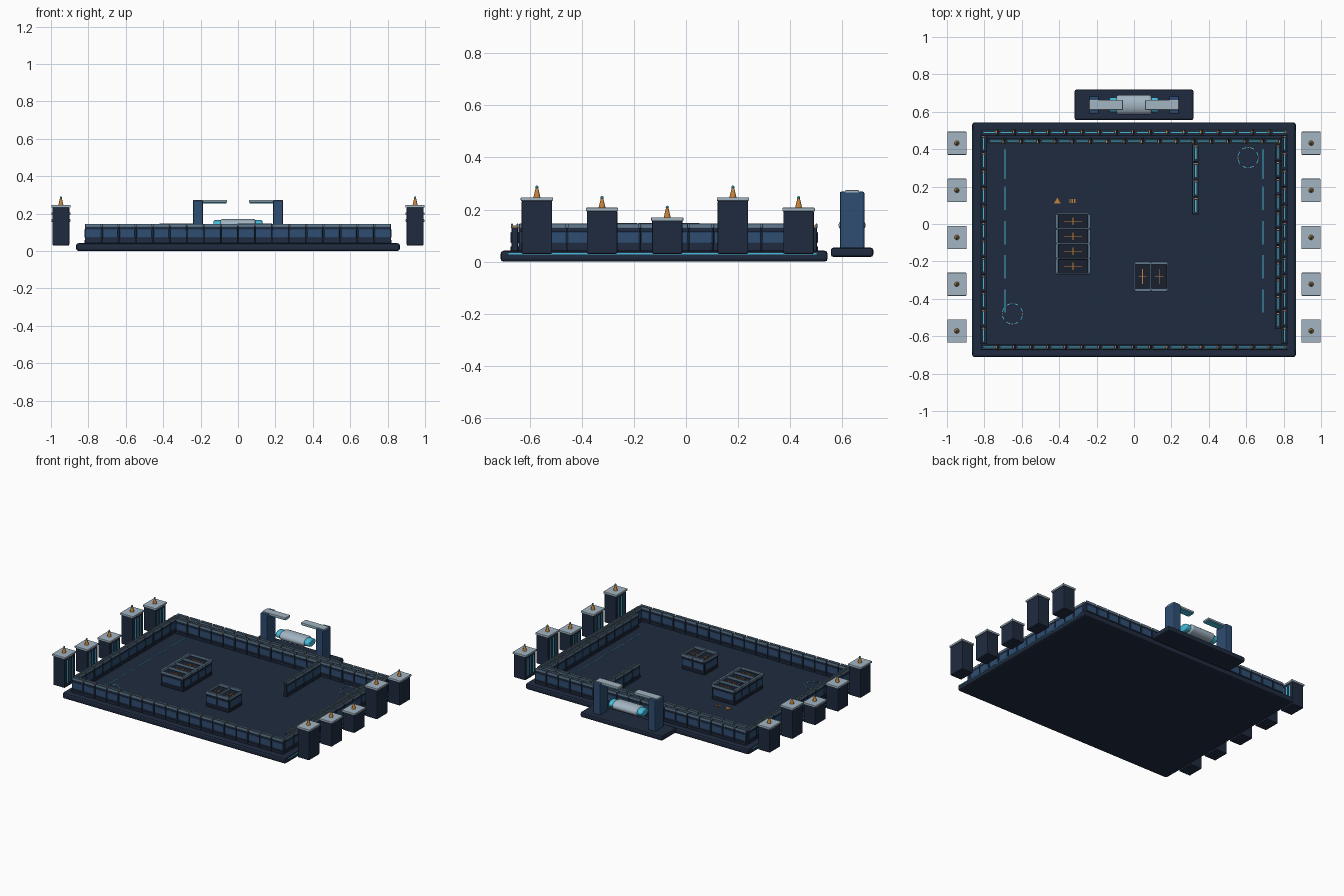
import bpy, bmesh, math
from mathutils import Matrix, Vector

if "Cube" in bpy.data.objects:
    bpy.data.objects.remove(bpy.data.objects["Cube"])


def mat(name, c):
    m = bpy.data.materials.new(name)
    m.diffuse_color = (*c, 1)
    m.use_nodes = True
    m.node_tree.nodes["Principled BSDF"].inputs["Base Color"].default_value = m.diffuse_color
    return m


NAVY = mat("navy", (0.014, 0.024, 0.05))
DARK = mat("dark", (0.009, 0.014, 0.028))
BLUE = mat("blue", (0.028, 0.075, 0.17))
PALE = mat("pale_grey", (0.36, 0.46, 0.54))
STEEL = mat("steel", (0.12, 0.2, 0.29))
CYAN = mat("cyan", (0.06, 0.5, 0.7))
ORANGE = mat("orange", (0.55, 0.22, 0.04))


def finish(name, bm, m, bevel=0, smooth=False):
    me = bpy.data.meshes.new(name)
    bm.to_mesh(me)
    bm.free()
    me.materials.append(m)
    ob = bpy.data.objects.new(name, me)
    bpy.context.collection.objects.link(ob)
    if bevel:
        b = ob.modifiers.new("bevel", 'BEVEL')
        b.width, b.segments = bevel, 2
    if smooth:
        bpy.context.view_layer.objects.active = ob
        ob.select_set(True)
        bpy.ops.object.shade_smooth_by_angle()
        ob.select_set(False)
    return ob


def boxes(name, items, m, bevel=0):
    """One object from many boxes: (centre, size[, turn about z])."""
    bm = bmesh.new()
    for it in items:
        turn = it[2] if len(it) > 2 else 0
        bmesh.ops.create_cube(bm, size=1, matrix=Matrix.Translation(it[0])
                              @ Matrix.Rotation(turn, 4, 'Z')
                              @ Matrix.Diagonal((*it[1], 1)))
    return finish(name, bm, m, bevel)


# Base slab with lit side strips
boxes("base_slab", [((0, -0.084, 0.021), (1.73, 1.255, 0.042))], NAVY, 0.012)
boxes("base_side_strip", [((s * 0.865, -0.09, 0.03), (0.004, 1.18, 0.006)) for s in (-1, 1)], CYAN)

# Walls: runs of repeated segments
runs = [((-0.82, -0.657), (0.82, -0.657)), ((-0.82, 0.49), (0.82, 0.49)),
        ((-0.805, -0.643), (-0.805, 0.476)), ((0.805, -0.643), (0.805, 0.476)),
        ((-0.785, 0.443), (0.785, 0.443)), ((0.77, -0.56), (0.77, 0.425)),
        ((0.33, 0.05), (0.33, 0.425))]
body, panels, caps, lights, joints, pins = [], [], [], [], [], []
for a, b in runs:
    a, b = Vector(a), Vector(b)
    d = b - a
    n = round(d.length / 0.091)
    p = d.length / n
    ang = math.atan2(d.y, d.x)
    d.normalize()
    side = Vector((-d.y, d.x))
    for i in range(n):
        c = a + d * p * (i + 0.5)

        def at(off, z, along=0):
            q = c + side * off + d * along
            return (q.x, q.y, z)
        body.append((at(0, 0.086), (p - 0.002, 0.024, 0.092), ang))
        panels.append((at(0, 0.093), (p - 0.01, 0.031, 0.044), ang))
        for s in (-1, 1):
            caps.append((at(s * 0.0105, 0.137), (p - 0.006, 0.007, 0.017), ang))
        lights.append((at(0, 0.134), (p - 0.03, 0.006, 0.006), ang))
        joints.append((at(0, 0.05), (p - 0.004, 0.032, 0.018), ang))
        pins.append((at(0, 0.134, p * 0.42), (0.006, 0.012, 0.01), ang))
boxes("wall_body", body, NAVY, 0.002)
boxes("wall_panel", panels, BLUE, 0.003)
boxes("wall_cap", caps, STEEL, 0.002)
boxes("wall_light", lights, CYAN)
boxes("wall_foot", joints, NAVY, 0.002)
boxes("wall_pin", pins, ORANGE)


# Storage blocks: open cells between raised rims
def block(name, cx, cy, n, pitch, width, vertical):
    core, pan, rim, mark = [], [], [], []

    def put(lst, u, v, z, su, sv, sz):
        # u runs along the row of cells, v across it
        if vertical:
            lst.append(((cx + v, cy + u, z), (sv, su, sz)))
        else:
            lst.append(((cx + u, cy + v, z), (su, sv, sz)))
    L = n * pitch
    put(core, 0, 0, 0.083, L, width - 0.012, 0.09)
    for i in range(n):
        u = (i + 0.5 - n / 2) * pitch
        put(pan, u, 0, 0.093, pitch - 0.012, width - 0.004, 0.045)
        for s in (-1, 1):
            put(rim, u, s * (width / 2 - 0.008), 0.139, pitch - 0.005, 0.015, 0.018)
        put(mark, u, 0, 0.129, 0.003, width * 0.5, 0.003)
        put(mark, u, 0, 0.129, pitch * 0.5, 0.003, 0.003)
    put(pan, 0, 0, 0.093, L + 0.006, width - 0.04, 0.045)
    for i in range(n + 1):
        put(rim, (i - n / 2) * pitch, 0, 0.138, 0.008, width - 0.01, 0.018)
    boxes(name + "_core", core, DARK, 0.003)
    boxes(name + "_panel", pan, BLUE, 0.003)
    boxes(name + "_rim", rim, STEEL, 0.002)
    boxes(name + "_cell_mark", mark, ORANGE)


block("large_block", -0.326, -0.105, 4, 0.08, 0.188, True)
block("small_block", 0.09, -0.281, 2, 0.089, 0.16, False)

# Floor markings: dashed lanes, dotted rings, sign and stripes
boxes("lane_dash", [((s * 0.69, 0.32 - 0.183 * i, 0.043), (0.004, 0.125 if i else 0.16, 0.003))
                    for s in (-1, 1) for i in range(5)], CYAN)
for k, m in enumerate((CYAN, ORANGE)):
    dots = []
    for x, y in ((0.61, 0.355), (-0.65, -0.48)):
        for i in range(8 if k == 0 else 4):
            t = i * math.pi / 4 + math.pi / 8 if k == 0 else i * math.pi / 2
            dots.append(((x + 0.054 * math.cos(t), y + 0.054 * math.sin(t), 0.043),
                         (0.004, 0.022 if k == 0 else 0.008, 0.003), t))
    boxes("ring_mark_%d" % k, dots, m)
bm = bmesh.new()
bmesh.ops.create_cone(bm, cap_ends=True, segments=3, radius1=0.021, radius2=0.021, depth=0.004,
                      matrix=Matrix.Translation((-0.41, 0.12, 0.044)))
finish("floor_triangle", bm, ORANGE)
boxes("floor_stripes", [((-0.343 + 0.013 * i, 0.122, 0.043), (0.006, 0.022, 0.003)) for i in range(3)], ORANGE)

# Towers down both sides with cap, spike, tip and inner lights
bodies, tops, strips = [], [], []
spikes, tips = bmesh.new(), bmesh.new()
for s in (-1, 1):
    for y, h in ((-0.572, 0.245), (-0.322, 0.205), (-0.072, 0.168), (0.18, 0.245), (0.432, 0.205)):
        x = s * 0.947
        bodies.append(((x, y, (h + 0.02) / 2), (0.09, 0.117, h - 0.04)))
        tops.append(((x, y, h - 0.005), (0.102, 0.124, 0.014)))
        for k in (-1, 0, 1):
            strips.append(((x - s * 0.045, y + k * 0.03, (h + 0.03) / 2), (0.004, 0.008, h - 0.085)))
        bmesh.ops.create_cone(spikes, cap_ends=True, segments=12, radius1=0.014, radius2=0.004, depth=0.042,
                              matrix=Matrix.Translation((x, y, h + 0.02)))
        bmesh.ops.create_uvsphere(tips, u_segments=10, v_segments=6, radius=0.006,
                                  matrix=Matrix.Translation((x, y, h + 0.041)))
boxes("tower_body", bodies, NAVY, 0.005)
boxes("tower_cap", tops, PALE, 0.003)
boxes("tower_light", strips, CYAN)
finish("tower_spike", spikes, ORANGE, smooth=True)
finish("tower_tip", tips, CYAN, smooth=True)

# Rear gate: plinth, pillars, overhead arms and central drum
gy = 0.637
boxes("gate_plinth", [((0, gy, 0.036), (0.635, 0.163, 0.036))], NAVY, 0.01)
boxes("gate_pillar", [((s * 0.214, gy, 0.158), (0.054, 0.094, 0.222)) for s in (-1, 1)], BLUE, 0.006)
boxes("gate_arm", [((s * 0.15, gy, 0.267), (0.18, 0.054, 0.014)) for s in (-1, 1)], PALE, 0.003)
boxes("gate_arm_light", [((s * 0.125, gy, 0.2585), (0.125, 0.046, 0.008)) for s in (-1, 1)], CYAN)


def drum(name, x0, x1, ry, rz, m, bevel):
    bm = bmesh.new()
    bmesh.ops.create_cone(bm, cap_ends=True, segments=24, radius1=1, radius2=1, depth=1,
                          matrix=Matrix.Translation(((x0 + x1) / 2, gy, 0.14))
                          @ Matrix.Diagonal((x1 - x0, ry, rz, 1)) @ Matrix.Rotation(math.pi / 2, 4, 'Y'))
    ob = finish(name, bm, m, smooth=True)
    b = ob.modifiers.new("bevel", 'BEVEL')
    b.width, b.segments, b.limit_method = bevel, 2, 'ANGLE'


drum("gate_drum", -0.095, 0.095, 0.052, 0.032, PALE, 0.012)
for s in (-1, 1):
    drum("gate_drum_end", min(s * 0.085, s * 0.13), max(s * 0.085, s * 0.13), 0.04, 0.025, CYAN, 0.006)
